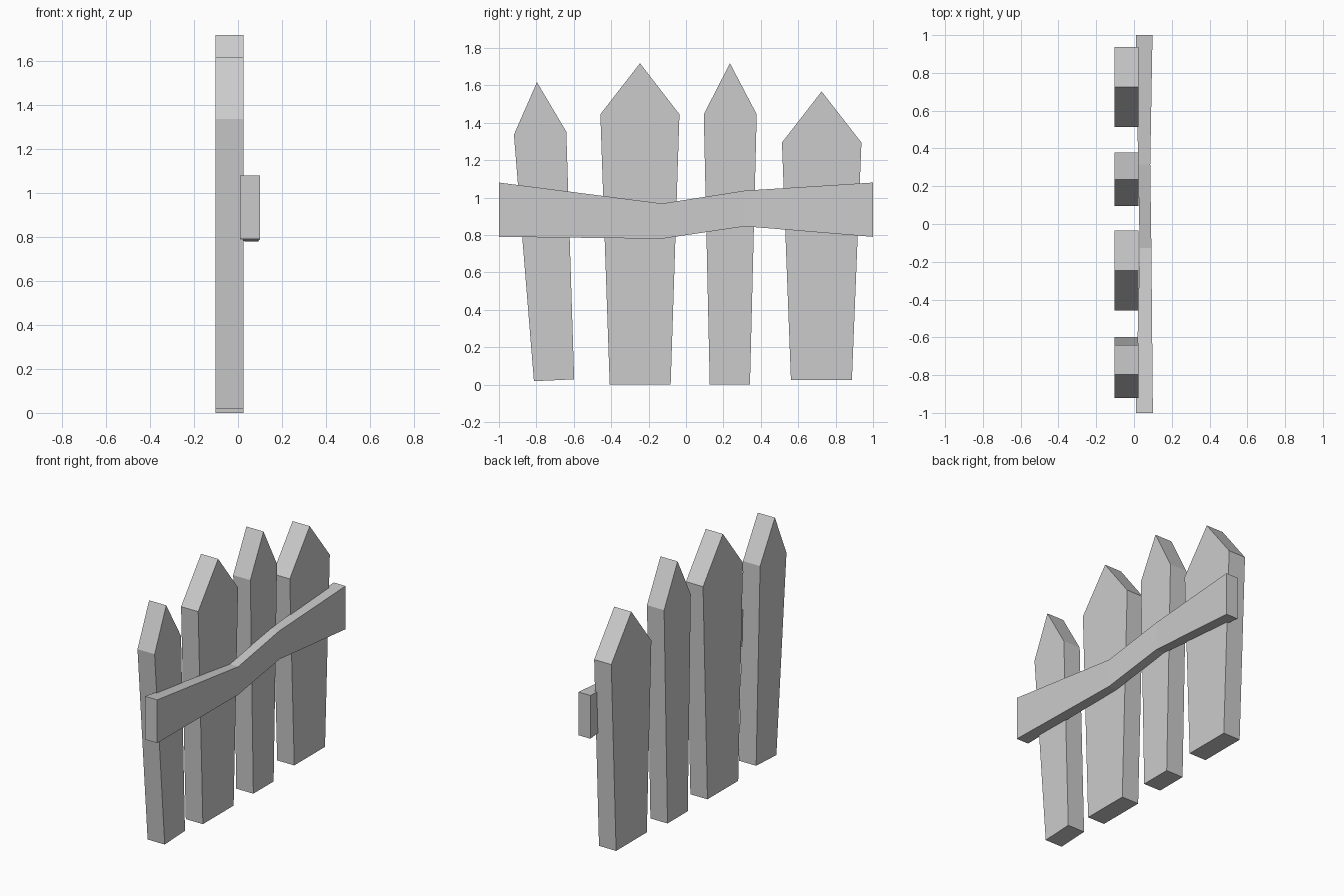
import bpy, bmesh

if "Cube" in bpy.data.objects:
    bpy.data.objects.remove(bpy.data.objects["Cube"])


def make_loft(name, rings):
    """Skin matching rings of points and cap both ends."""
    bm = bmesh.new()
    loops = [[bm.verts.new(p) for p in ring] for ring in rings]
    n = len(loops[0])
    for a, b in zip(loops, loops[1:]):
        for i in range(n):
            j = (i + 1) % n
            bm.faces.new((a[i], a[j], b[j], b[i]))
    bm.faces.new(loops[0])
    bm.faces.new(loops[-1])
    bmesh.ops.recalc_face_normals(bm, faces=bm.faces[:])
    mesh = bpy.data.meshes.new(name)
    bm.to_mesh(mesh)
    bm.free()
    obj = bpy.data.objects.new(name, mesh)
    bpy.context.collection.objects.link(obj)
    return obj


# Pickets: (y, z) outline from bottom left, anticlockwise to the pointed tip
pickets = [
    [(-0.813, 0.018), (-0.598, 0.028), (-0.64, 1.352), (-0.797, 1.617), (-0.92, 1.336)],
    [(-0.408, 0), (-0.082, 0), (-0.035, 1.445), (-0.246, 1.718), (-0.458, 1.445)],
    [(0.127, 0), (0.342, 0), (0.378, 1.445), (0.235, 1.718), (0.095, 1.445)],
    [(0.561, 0.024), (0.887, 0.024), (0.938, 1.294), (0.725, 1.567), (0.513, 1.294)],
]
for i, outline in enumerate(pickets, 1):
    make_loft(f"picket_{i}", [[(x, y, z) for y, z in outline] for x in (-0.102, 0.025)])

# Crooked rail: y, back x, front x, bottom z, top z for each section
sections = [
    (-1.0, 0.01, 0.10, 0.79, 1.08),
    (-0.128, 0.03, 0.092, 0.78, 0.968),
    (0.315, 0.022, 0.086, 0.846, 1.037),
    (1.0, 0.01, 0.098, 0.79, 1.08),
]
make_loft("cross_rail", [[(a, y, b), (c, y, b), (c, y, t), (a, y, t)]
                         for y, a, c, b, t in sections])
